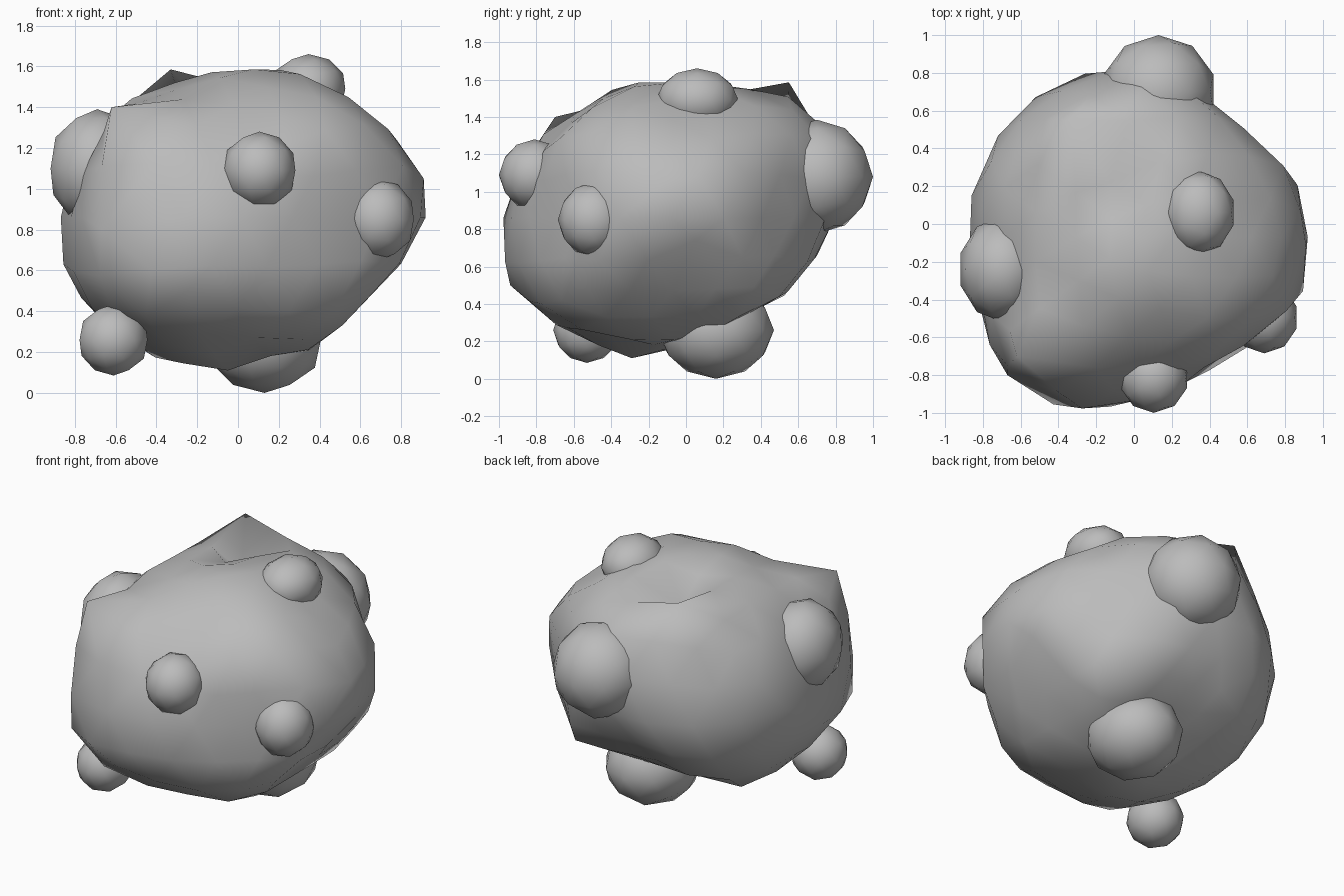
import bpy, bmesh, math
from mathutils import Vector

stone = bpy.data.materials.new("grey stone")
stone.diffuse_color = (0.5, 0.5, 0.5, 1)

C = Vector((0.02, -0.07, 0.86))      # body centre
R = Vector((0.88, 0.89, 0.75))       # rough body radii

# Convex outlines of the body: axis pair, then points in order
OUTLINES = [
    ((0, 2), [(-.87, .86), (-.84, .57), (-.73, .38), (-.46, .18), (0, .1), (.28, .15), (.48, .31),
              (.89, .74), (.94, 1.05), (.63, 1.4), (.28, 1.57), (-.1, 1.6), (-.33, 1.59), (-.63, 1.42),
              (-.8, 1.12)]),
    ((1, 2), [(-.97, .85), (-.97, .49), (-.78, .32), (-.45, .14), (-.29, .1), (.0, .19), (.52, .45),
              (.74, .72), (.83, 1.0), (.73, 1.36), (.56, 1.6), (-.1, 1.6), (-.4, 1.57), (-.75, 1.42),
              (-.88, 1.2)]),
    ((0, 1), [(-.88, .15), (-.85, -.2), (-.79, -.5), (-.71, -.84), (-.37, -.97), (-.1, -.97), (.25, -.85),
              (.7, -.61), (.88, -.4), (.93, -.11), (.85, .24), (.6, .48), (.2, .8), (-.12, .84),
              (-.47, .78), (-.71, .49)]),
]
# Corners that stick out and pits that sink in: point, amount, angular width
CORNERS = [((-.33, .56, 1.58), .2, .25), ((-.72, -.82, .8), .15, .45), ((-.6, -.68, 1.4), .1, .25),
           ((.1, .72, 1.35), .08, .3), ((.85, -.3, 1.05), .05, .25), ((-.45, -.85, .45), .08, .3)]
PITS = [((-.14, .22, 1.55), .1, .22), ((-.14, -.02, 1.58), .07, .2), ((-.32, -.4, 1.48), .09, .24),
        ((-.4, .0, 1.5), .06, .25), ((.12, -.85, 1.35), .1, .35), ((.6, -.65, .9), .07, .28),
        ((.55, .1, 1.45), .06, .28), ((-.8, -.35, 1.2), .08, .28), ((.7, .42, .58), .06, .25),
        ((.1, -.5, .2), .05, .22), ((.2, -.2, .15), .06, .22), ((.1, -.5, 1.5), .05, .25)]
# Sharp peaks and dimples: the nearest vertex goes exactly here
SPIKES = [(-.33, .55, 1.585), (-.67, -.8, .8), (-.62, -.7, 1.4), (.91, -.11, 1.05), (-.13, .22, 1.38),
          (-.86, .15, .86), (-.25, -.94, .5), (.1, -.42, .24), (-.05, -.29, .11), (.84, .05, .74)]


def lumps(d, table):
    return sum(a * math.exp(-(d.angle(Vector(p) - C) / w) ** 2) for p, a, w in table)


def body_radius(d):
    r = (1.035 + lumps(d, CORNERS)) / Vector((d.x / R.x, d.y / R.y, d.z / R.z)).length
    for (i, j), pts in OUTLINES:
        for k, (u, v) in enumerate(pts):
            u2, v2 = pts[(k + 1) % len(pts)]
            n = Vector((v2 - v, u - u2))
            h = n.x * (u - C[i]) + n.y * (v - C[j])
            if h < 0:
                n, h = -n, -h
            s = n.x * d[i] + n.y * d[j]
            if s > 1e-6:
                r = min(r, 1.012 * h / s)
    return r - lumps(d, PITS)


def rock(name, subdivisions, place, spikes=()):
    bm = bmesh.new()
    bmesh.ops.create_icosphere(bm, subdivisions=subdivisions, radius=1)
    dirs = [(v, v.co.normalized()) for v in bm.verts]
    for v, d in dirs:
        v.co = place(d)
    for p in spikes:
        aim = Vector(p) - C
        min(dirs, key=lambda t: t[1].angle(aim))[0].co = p
    for f in bm.faces:
        f.smooth = True
    me = bpy.data.meshes.new(name)
    bm.to_mesh(me)
    bm.free()
    me.materials.append(stone)
    ob = bpy.data.objects.new(name, me)
    bpy.context.collection.objects.link(ob)


# Main boulder
rock("boulder", 3, lambda d: C + d * body_radius(d), SPIKES)

# Round knobs half sunk into the boulder: centre, radii
KNOBS = {
    "front_knob": ((.105, -.81, 1.09), (.185, .19, .19)),
    "right_knob": ((.69, -.495, .85), (.18, .19, .2)),
    "left_knob": ((-.69, -.24, 1.1), (.24, .28, .29)),
    "top_knob": ((.345, .06, 1.49), (.19, .22, .17)),
    "bottom_knob": ((.13, .16, .26), (.29, .31, .26)),
    "low_left_knob": ((-.61, -.53, .26), (.175, .18, .175)),
    "back_knob": ((.13, .7, 1.08), (.305, .3, .305)),
}
for name, (c, r) in KNOBS.items():
    rock(name, 2, lambda d: Vector([c[i] + d[i] * r[i] for i in range(3)]))
